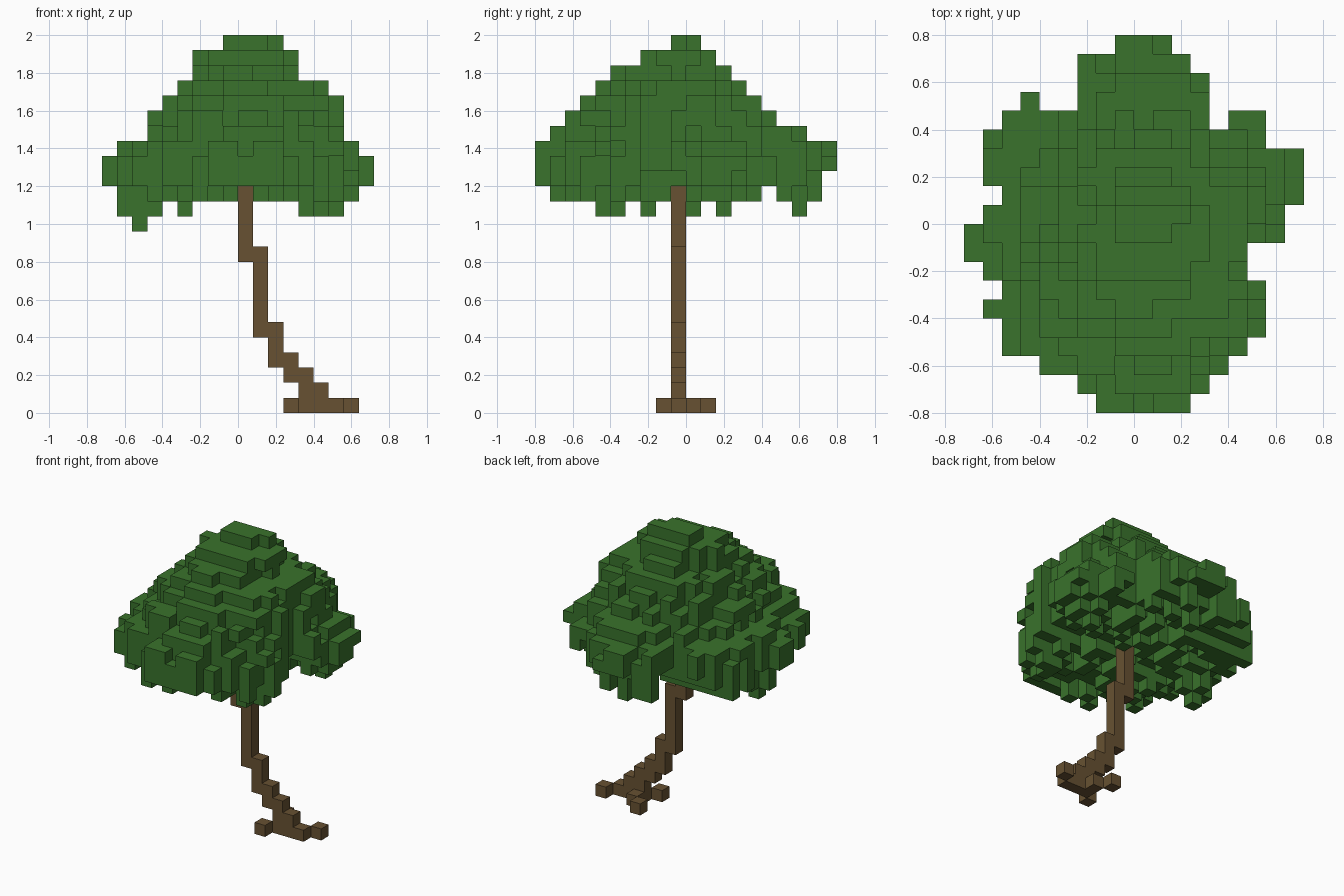
import bpy, bmesh, random
from mathutils import Vector
from itertools import product

cube = bpy.data.objects.get("Cube")
if cube:
    bpy.data.objects.remove(cube, do_unlink=True)

random.seed(4)
CELL = 0.08


def material(name, colour):
    mat = bpy.data.materials.new(name)
    mat.use_nodes = True
    mat.diffuse_color = (*colour, 1)
    mat.node_tree.nodes["Principled BSDF"].inputs["Base Color"].default_value = (*colour, 1)
    return mat


def neighbour(cell, axis, side):
    step = [0, 0, 0]
    step[axis] = 2 * side - 1
    return tuple(c + s for c, s in zip(cell, step))


DIRECTIONS = list(product(range(3), (0, 1)))


def voxel_object(name, cells, mat):
    """Skin a set of grid cells with outward faces only."""
    bm = bmesh.new()
    corners = {}

    def corner(p):
        key = tuple(round(c) for c in p)
        if key not in corners:
            corners[key] = bm.verts.new(Vector(key) * CELL)
        return corners[key]

    for cell in sorted(cells):
        for axis, side in DIRECTIONS:
            if neighbour(cell, axis, side) in cells:
                continue
            u, v, start = Vector((0, 0, 0)), Vector((0, 0, 0)), Vector(cell)
            u[(axis + 1) % 3] = v[(axis + 2) % 3] = 1
            start[axis] += side
            loop = [start, start + u, start + u + v, start + v]
            bm.faces.new([corner(p) for p in (loop if side else loop[::-1])])
    mesh = bpy.data.meshes.new(name)
    bm.to_mesh(mesh)
    bm.free()
    mesh.materials.append(mat)
    obj = bpy.data.objects.new(name, mesh)
    bpy.context.collection.objects.link(obj)


bark = material("bark_brown", (0.136, 0.083, 0.032))
leaf = material("leaf_green", (0.041, 0.17, 0.025))

# Leaning trunk: column x, lowest and highest layer
columns = [(0, 10, 14), (1, 5, 10), (2, 3, 5), (3, 2, 3), (4, 0, 2), (5, 0, 1), (6, 0, 0)]
trunk = {(x, -1, z) for x, low, high in columns for z in range(low, high + 1)}
voxel_object("trunk", trunk, bark)

# Roots spreading on the ground
voxel_object("roots", {(7, 0, 0), (3, -2, 0), (4, 0, 0), (3, 1, 0)}, bark)

# Canopy plan: x range of each row, from front to back
FRONT = -10
rows = [(-2, 2), (-3, 3), (-5, 4), (-7, 5), (-7, 6), (-8, 6), (-7, 6), (-8, 5), (-9, 5), (-9, 7),
        (-8, 7), (-7, 8), (-8, 8), (-8, 8), (-8, 6), (-7, 3), (-3, 3), (-3, 3), (-3, 2), (-1, 1)]
plan = {(x, FRONT + i) for i, (a, b) in enumerate(rows) for x in range(a, b + 1)}
plan |= {(-6, 6), (5, 5), (6, 5)}

# Canopy layers from the underside up: x and y extents
BOTTOM, RIM = 14, 16
layers = [(-8, 7, -9, 8), (-9, 8, -10, 8), (-9, 8, -10, 9), (-8, 7, -10, 9), (-6, 6, -9, 7),
          (-6, 6, -8, 5), (-5, 6, -7, 4), (-4, 5, -6, 3), (-3, 3, -5, 2), (-3, 3, -3, 1), (-1, 2, -1, 0)]


def inside(x, y, z, limit):
    a, b, c, d = layers[z - BOTTOM]
    if not (a <= x <= b and c <= y <= d):
        return False
    dx = (2 * x - a - b) / (b - a + 1)
    dy = (2 * y - c - d) / (d - c + 1)
    return dx * dx + dy * dy <= limit


leaves = {(x, y, RIM) for x, y in plan}
# Ragged dome above the rim
for z in range(RIM + 1, BOTTOM + len(layers)):
    leaves |= {(x, y, z) for x, y in sorted(plan) if inside(x, y, z, random.uniform(0.7, 1.22))}
# Broken underside, raised beside the right lobe and open around the trunk
for x, y in sorted(plan):
    notch = x > 2 and -4 < y < 0
    low = random.choices((BOTTOM, BOTTOM + 1, RIM, RIM + 1), (5, 3, 1.5, 1))[0]
    if low > RIM and (x, y, low) in leaves:
        leaves.discard((x, y, RIM))
    if low < RIM and not notch and inside(x, y, RIM - 1, random.uniform(0.8, 1.25)):
        leaves.add((x, y, RIM - 1))
        open_side = (x == 0 and y < 0) or (y == -1 and x >= 0) or y == 5
        if low == BOTTOM and not open_side and inside(x, y, BOTTOM, random.uniform(0.75, 1.2)):
            leaves.add((x, y, BOTTOM))
# Hanging tufts
tufts = [(-8, -1), (-7, -1), (-6, -1), (-7, 0), (-4, -3), (0, 7), (4, -6), (4, -5), (5, -5), (6, 2)]
leaves |= {(x, y, z) for x, y in tufts for z in range(BOTTOM - 1, RIM + 1)}
leaves.add((-7, -1, BOTTOM - 2))
# Drop loose cells that touch nothing
leaves = {c for c in leaves if any(neighbour(c, *d) in leaves for d in DIRECTIONS)}
voxel_object("canopy", leaves - trunk, leaf)
